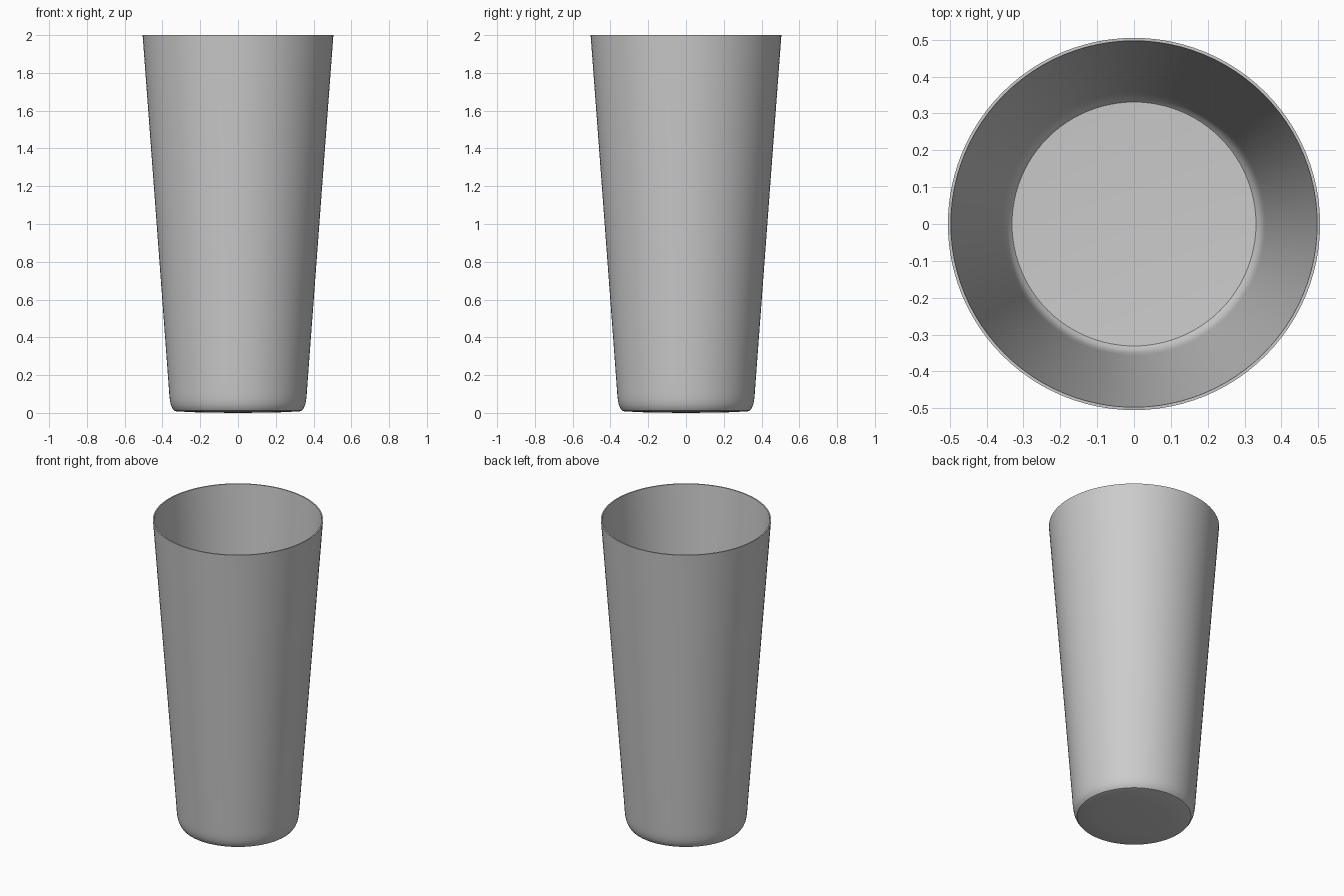
import bpy, bmesh, math

if "Cube" in bpy.data.objects:
    bpy.data.objects.remove(bpy.data.objects["Cube"])

SEGMENTS = 96

# Half section of the tumbler: underside, rounded foot, outer wall, rim, inner wall, floor
profile = [
    (0.0, 0.0), (0.20, 0.002), (0.325, 0.008), (0.338, 0.012), (0.348, 0.025),
    (0.356, 0.045), (0.361, 0.07), (0.364, 0.10), (0.366, 0.13),
    (0.505, 2.0), (0.497, 2.0),
    (0.358, 0.13), (0.356, 0.10), (0.353, 0.07), (0.348, 0.045),
    (0.341, 0.028), (0.331, 0.017), (0.20, 0.011), (0.0, 0.009),
]

# Spin the section around the vertical axis
bm = bmesh.new()
verts = [bm.verts.new((r, 0, z)) for r, z in profile]
edges = [bm.edges.new(pair) for pair in zip(verts, verts[1:])]
bmesh.ops.spin(bm, geom=verts + edges, cent=(0, 0, 0), axis=(0, 0, 1),
               angle=2 * math.pi, steps=SEGMENTS, use_duplicate=False)
bmesh.ops.remove_doubles(bm, verts=bm.verts, dist=0.0005)
bmesh.ops.recalc_face_normals(bm, faces=bm.faces)

mesh = bpy.data.meshes.new("tumbler")
bm.to_mesh(mesh)
bm.free()
cup = bpy.data.objects.new("tumbler", mesh)
bpy.context.collection.objects.link(cup)

# Smooth walls with a crisp rim
bpy.context.view_layer.objects.active = cup
cup.select_set(True)
bpy.ops.object.shade_smooth_by_angle(angle=math.radians(35))
